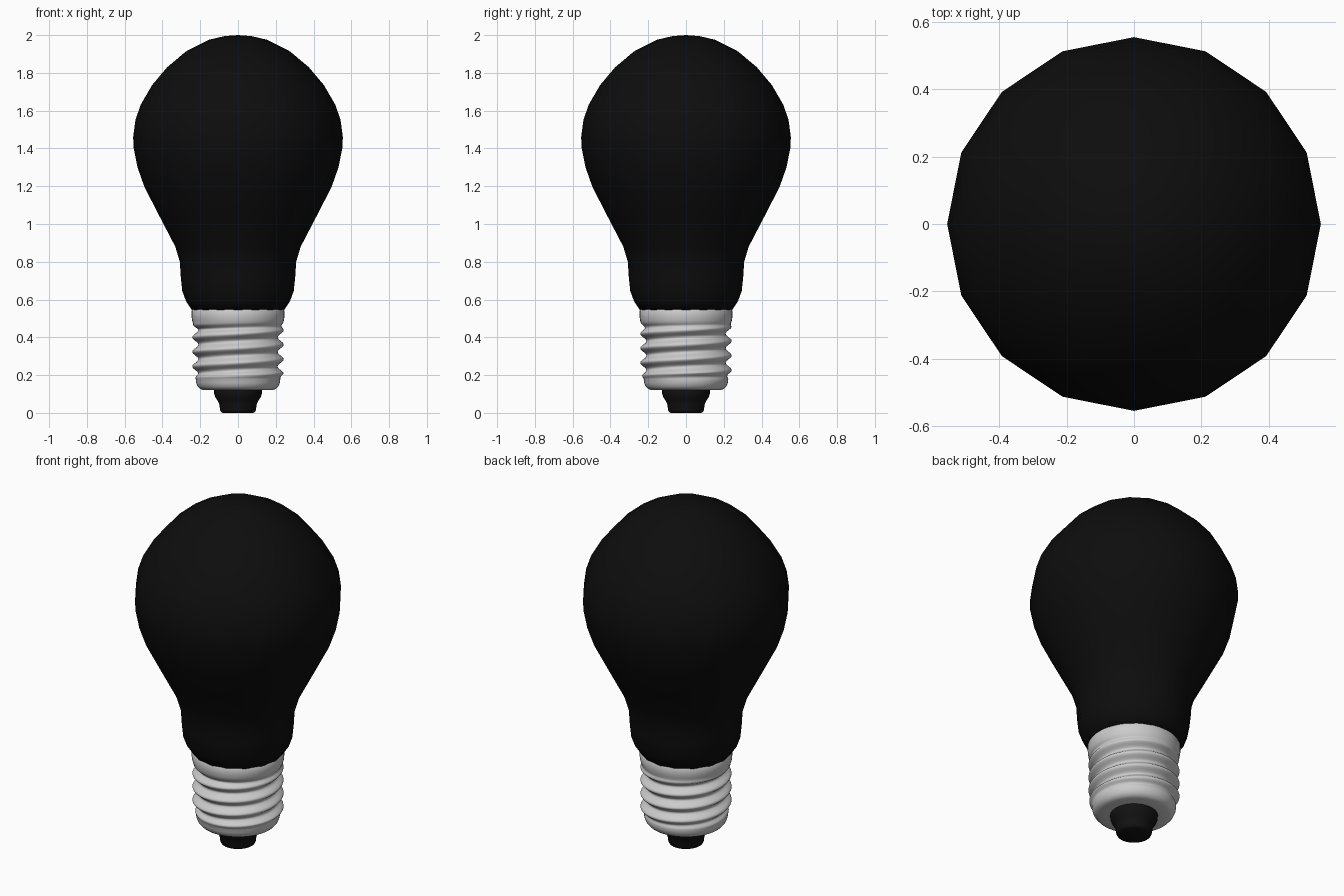
import bpy, bmesh
from math import cos, sin, pi, radians

if "Cube" in bpy.data.objects:
    bpy.data.objects.remove(bpy.data.objects["Cube"])


def material(name, v):
    m = bpy.data.materials.new(name)
    m.diffuse_color = (v, v, v, 1)
    m.use_nodes = True
    m.node_tree.nodes["Principled BSDF"].inputs["Base Color"].default_value = m.diffuse_color
    return m


def lathe(name, profile, sides, mat=None, radius=None, sharp=50):
    """Spin (r, z) points, listed bottom to top; radius(r, z, angle) may modulate them."""
    bm = bmesh.new()
    rings = []
    for r, z in profile:
        if r == 0:
            rings.append([bm.verts.new((0, 0, z))] * sides)
            continue
        ring = []
        for i in range(sides):
            a = 2 * pi * i / sides
            q = radius(r, z, a) if radius else r
            ring.append(bm.verts.new((q * cos(a), q * sin(a), z)))
        rings.append(ring)
    for lo, hi in zip(rings, rings[1:]):
        for i in range(sides):
            j = (i + 1) % sides
            bm.faces.new(dict.fromkeys((lo[i], lo[j], hi[j], hi[i])))
    bmesh.ops.recalc_face_normals(bm, faces=bm.faces)
    me = bpy.data.meshes.new(name)
    bm.to_mesh(me)
    bm.free()
    ob = bpy.data.objects.new(name, me)
    bpy.context.collection.objects.link(ob)
    if mat:
        me.materials.append(mat)
    bpy.ops.object.select_all(action='DESELECT')
    ob.select_set(True)
    bpy.context.view_layer.objects.active = ob
    bpy.ops.object.shade_smooth_by_angle(angle=radians(sharp))
    return ob


# Glass bulb: sixteen-sided, smooth shaded
lathe("glass_bulb", [
    (0, 0.54), (0.245, 0.545), (0.275, 0.59), (0.295, 0.645), (0.303, 0.72),
    (0.308, 0.80), (0.332, 0.88), (0.41, 1.03), (0.495, 1.195), (0.532, 1.30),
    (0.553, 1.405), (0.555, 1.46), (0.543, 1.55), (0.516, 1.63), (0.455, 1.735),
    (0.375, 1.83), (0.275, 1.914), (0.155, 1.975), (0.07, 1.995), (0, 2.0)],
    16, material("black_glass", 0.004), sharp=80)


# Screw base: right-handed thread that fades into the plain collars
PITCH = 0.077
LOW, HIGH = 0.20, 0.475


def thread(r, z, a):
    fade = max(0, min(1, (z - LOW + 0.02) / 0.03, (HIGH - z) / 0.03))
    wave = cos(2 * pi * (z - 0.40) / PITCH - (a - pi))
    return r * (1 - fade) + fade * (0.226 + 0.016 * wave)


rows = 66
threaded = [(0.224 if k < rows / 2 else 0.238, LOW - 0.02 + (HIGH - LOW + 0.02) * k / rows)
            for k in range(rows + 1)]
lathe("screw_base",
      [(0, 0.12), (0.13, 0.12), (0.185, 0.121), (0.203, 0.128), (0.215, 0.142), (0.222, 0.16)]
      + threaded
      + [(0.243, 0.49), (0.246, 0.51), (0.246, 0.54), (0.242, 0.547), (0, 0.547)],
      48, radius=thread, sharp=60)

# Insulated contact tip
lathe("contact_tip", [
    (0, 0), (0.08, 0), (0.09, 0.005), (0.095, 0.015), (0.098, 0.04), (0.105, 0.06),
    (0.12, 0.082), (0.126, 0.1), (0.127, 0.125), (0, 0.125)],
    32, material("black_insulator", 0.006), sharp=60)
